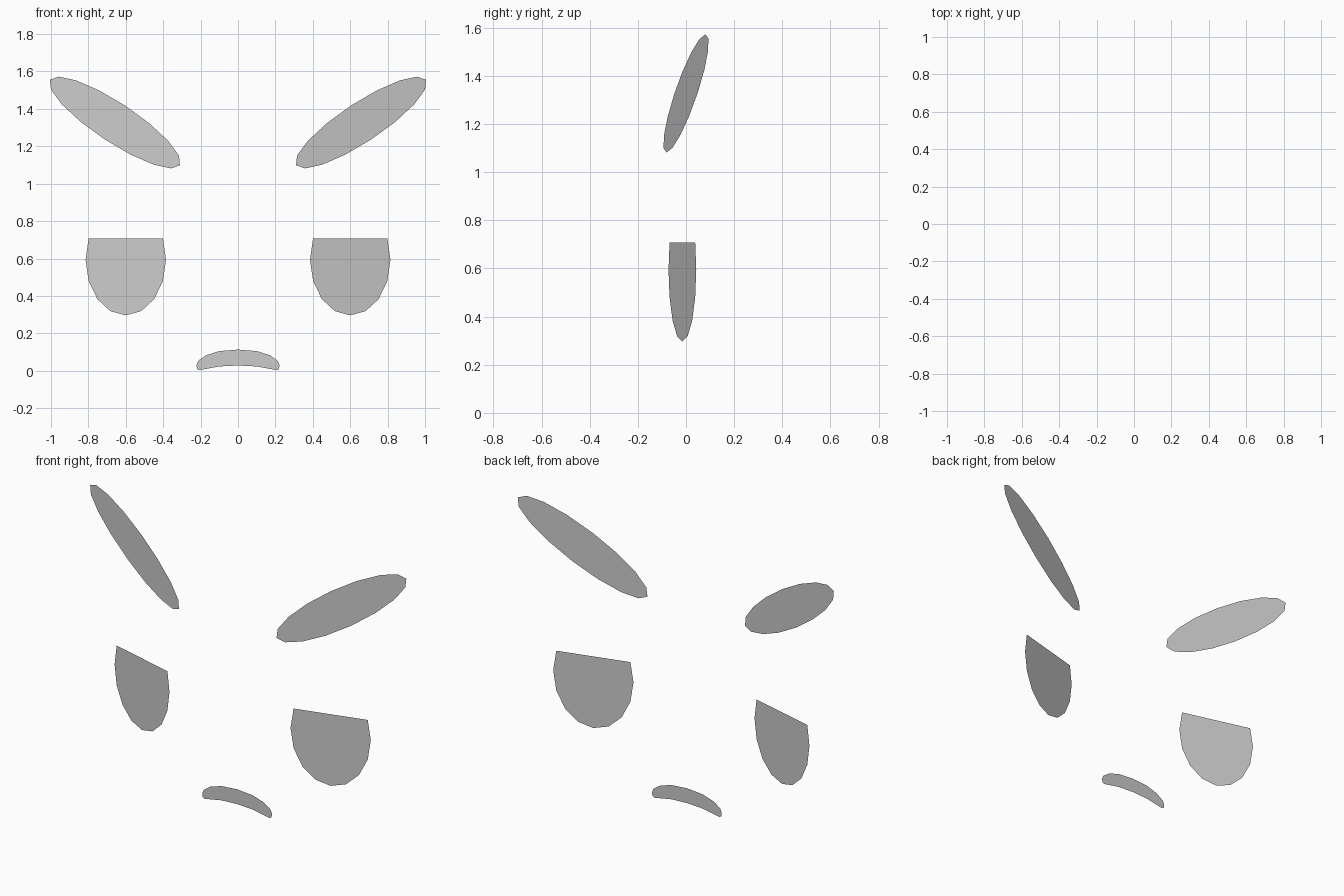
import bpy
from math import cos, sin, tan, pi, radians

if "Cube" in bpy.data.objects:
    bpy.data.objects.remove(bpy.data.objects["Cube"])

SLOPE = tan(radians(15))  # side features sweep back 15 degrees


def flat_face(name, outline, location):
    """One flat n-gon, outline counter-clockwise seen from the front."""
    mesh = bpy.data.meshes.new(name)
    mesh.from_pydata(outline, [], [range(len(outline))])
    mesh.update()
    obj = bpy.data.objects.new(name, mesh)
    obj.location = location
    bpy.context.collection.objects.link(obj)
    return obj


def side_pair(name, profile, cx, cy, cz):
    """Angled face on the right plus its mirror image on the left."""
    right = [(x, x * SLOPE, z) for x, z in profile]
    left = [(-x, y, z) for x, y, z in reversed(right)]
    flat_face(name + "_right", right, (cx, cy, cz))
    flat_face(name + "_left", left, (-cx, cy, cz))


STEP = pi / 8  # sixteen-sided circles

# Eyebrows: slanted, stretched circles
brow = [(0.342 * cos(k * STEP) + 0.083 * sin(k * STEP),
         0.176 * cos(k * STEP) + 0.171 * sin(k * STEP)) for k in range(16)]
side_pair("eyebrow", brow, 0.658, 0.0, 1.327)

# Eyes: tall circles with the top cut flat
eye = [(0.215 * cos(k * STEP), 0.298 * sin(k * STEP)) for k in range(7, 18)]
side_pair("eye", eye, 0.6, -0.015, 0.594)

# Mouth: down-curved crescent, mirrored from its right half
half = [(0.1, 0.023), (0.207, 0.003), (0.219, 0.01), (0.222, 0.03),
        (0.213, 0.053), (0.17, 0.083), (0.1, 0.105)]
crescent = [(0, 0.028)] + half + [(0, 0.113)] + [(-x, z) for x, z in reversed(half)]
flat_face("mouth", [(x, 0, z) for x, z in crescent], (0, -0.008, 0))
